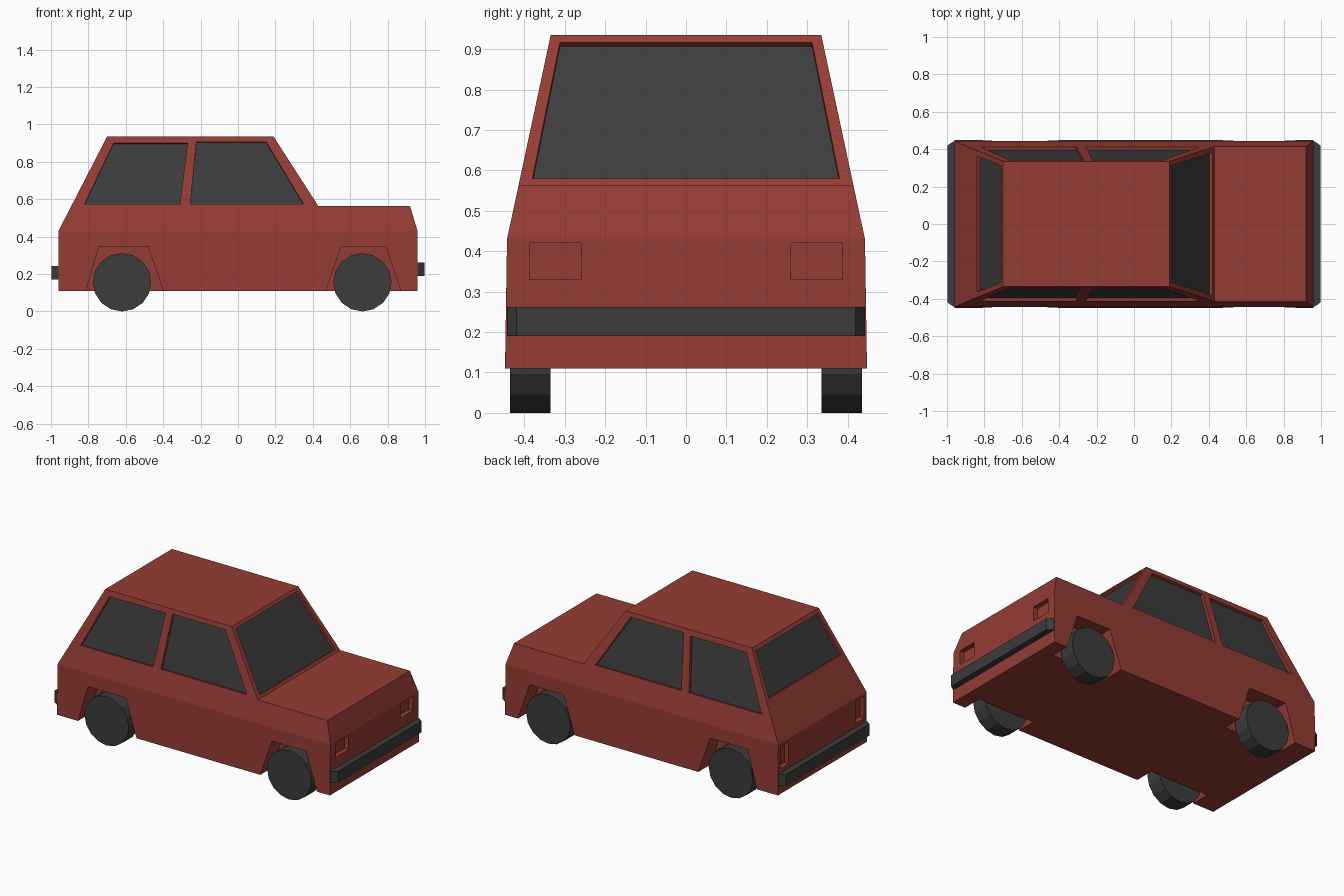
import bpy, bmesh, math
from mathutils import Vector

if "Cube" in bpy.data.objects:
    bpy.data.objects.remove(bpy.data.objects["Cube"])


def material(name, color):
    m = bpy.data.materials.new(name)
    m.diffuse_color = color
    m.use_nodes = True
    m.node_tree.nodes["Principled BSDF"].inputs["Base Color"].default_value = m.diffuse_color
    return m


RED = material("red paint", (0.30, 0.045, 0.035, 1))
DARK = material("dark grey", (0.045, 0.045, 0.045, 1))


def make_object(name, bm, mat):
    bmesh.ops.recalc_face_normals(bm, faces=bm.faces)
    mesh = bpy.data.meshes.new(name)
    bm.to_mesh(mesh)
    bm.free()
    ob = bpy.data.objects.new(name, mesh)
    bpy.context.collection.objects.link(ob)
    mesh.materials.append(mat)
    return ob


def prism(bm, a, b):
    """Closed solid between two matching loops of points."""
    va, vb = [[bm.verts.new(p) for p in loop] for loop in (a, b)]
    bm.faces.new(va)
    bm.faces.new(vb[::-1])
    for i in range(len(va)):
        j = (i + 1) % len(va)
        bm.faces.new((va[i], vb[i], vb[j], va[j]))


def half_width(z):
    return 0.443 - 0.214 * (z - 0.43) if z > 0.4 else 0.448


# Body shell: side profile, tapering towards the roof
profile = [(-0.96, 0.43), (-0.96, 0.11), (0.96, 0.11), (0.96, 0.43),
           (0.92, 0.563), (0.43, 0.563), (0.19, 0.935), (-0.70, 0.935)]
bm = bmesh.new()
sides = [[bm.verts.new((x, s * half_width(z), z)) for x, z in profile] for s in (-1, 1)]
for v in sides:
    bm.faces.new(v[:4])
    bm.faces.new([v[0]] + v[3:])
for i in range(8):
    j = (i + 1) % 8
    bm.faces.new((sides[0][i], sides[0][j], sides[1][j], sides[1][i]))
body = make_object("body", bm, RED)

cutters = bmesh.new()


def pocket(points, normal, depth, glass=None):
    """Add a recess cutter, with an optional dark pane on its floor."""
    n = Vector(normal).normalized()
    pts = [Vector(p) for p in points]
    prism(cutters, [p + n * 0.05 for p in pts], [p - n * depth for p in pts])
    if glass:
        pane = bmesh.new()
        prism(pane, [p - n * (depth - 0.002) for p in pts],
              [p - n * (depth + 0.003) for p in pts])
        make_object(glass, pane, DARK)


# Side windows and wheel arches, both sides
windows = {"rear": [(-0.82, 0.575), (-0.31, 0.575), (-0.27, 0.9), (-0.665, 0.9)],
           "front": [(-0.255, 0.575), (0.35, 0.575), (0.15, 0.907), (-0.222, 0.907)]}
arches = [[(-0.83, 0.05), (-0.38, 0.05), (-0.48, 0.345), (-0.745, 0.345)],
          [(0.45, 0.05), (0.89, 0.05), (0.79, 0.345), (0.55, 0.345)]]
for s, side in ((-1, "right"), (1, "left")):
    for end, pts in windows.items():
        pocket([(x, s * half_width(z), z) for x, z in pts], (0, s, 0.214),
               0.02, f"{side}_{end}_window")
    for pts in arches:
        pocket([(x, s * 0.45, z) for x, z in pts], (0, s, 0), 0.125)
    # Lamp recesses
    for x, y0, y1, z0, z1 in ((0.96, 0.26, 0.387, 0.33, 0.42),
                              (-0.96, 0.34, 0.42, 0.27, 0.412)):
        pocket([(x, s * y0, z0), (x, s * y1, z0), (x, s * y1, z1), (x, s * y0, z1)],
               (x, 0, 0), 0.03)


# Windscreen and rear window
def screen(name, x_at, normal, z0, y0, z1, y1):
    pocket([(x_at(z0), -y0, z0), (x_at(z0), y0, z0),
            (x_at(z1), y1, z1), (x_at(z1), -y1, z1)], normal, 0.02, name)


screen("windscreen", lambda z: 0.43 - 0.24 * (z - 0.563) / 0.372,
       (0.372, 0, 0.24), 0.58, 0.38, 0.917, 0.312)
screen("rear_window", lambda z: -0.96 + 0.26 * (z - 0.43) / 0.505,
       (-0.505, 0, 0.26), 0.665, 0.363, 0.912, 0.313)

# Cut the recesses out of the body
cutter = make_object("recess_cutter", cutters, RED)
cutter.hide_render = True
mod = body.modifiers.new("recesses", 'BOOLEAN')
mod.operation = 'DIFFERENCE'
mod.solver = 'EXACT'
mod.object = cutter
bpy.context.view_layer.objects.active = body
bpy.ops.object.modifier_apply(modifier=mod.name)
bpy.data.objects.remove(cutter)

# Bumpers with angled ends
for name, s, z0, z1 in (("front_bumper", 1, 0.19, 0.262), ("rear_bumper", -1, 0.17, 0.243)):
    plan = [(0.955, -0.442), (0.965, -0.442), (0.997, -0.42),
            (0.997, 0.42), (0.965, 0.442), (0.955, 0.442)]
    bm = bmesh.new()
    prism(bm, [(s * x, y, z0) for x, y in plan], [(s * x, y, z1) for x, y in plan])
    make_object(name, bm, DARK)

# Wheels
for end, x in (("rear", -0.62), ("front", 0.665)):
    for side, s in (("right", -1), ("left", 1)):
        bpy.ops.mesh.primitive_cylinder_add(vertices=16, radius=0.156, depth=0.1,
                                            location=(x, s * 0.385, 0.156),
                                            rotation=(math.pi / 2, 0, 0))
        wheel = bpy.context.object
        wheel.name = f"{side}_{end}_wheel"
        wheel.data.materials.append(DARK)
